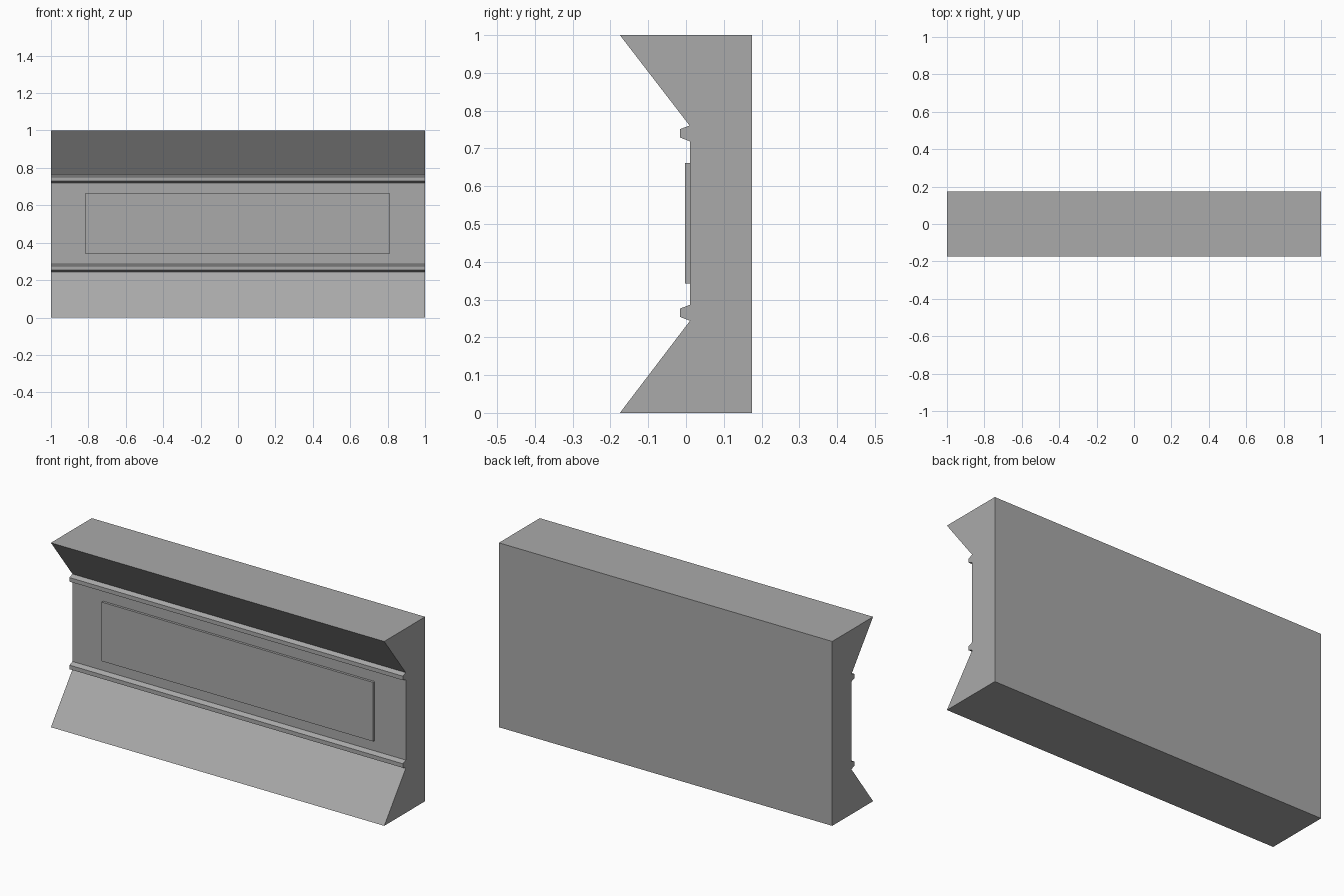
import bpy
import bmesh

cube = bpy.data.objects.get("Cube")
if cube:
    bpy.data.objects.remove(cube, do_unlink=True)

grey = bpy.data.materials.new("plain grey")
grey.use_nodes = True
colour = (0.4, 0.4, 0.4, 1)
grey.diffuse_color = colour
grey.node_tree.nodes["Principled BSDF"].inputs["Base Color"].default_value = colour


def extrude_profile(name, profile, x0, x1):
    """Sweep a closed (y, z) outline along x."""
    bm = bmesh.new()
    face = bm.faces.new([bm.verts.new((x0, y, z)) for y, z in profile])
    swept = bmesh.ops.extrude_face_region(bm, geom=[face])["geom"]
    moved = [v for v in swept if isinstance(v, bmesh.types.BMVert)]
    bmesh.ops.translate(bm, verts=moved, vec=(x1 - x0, 0, 0))
    bmesh.ops.recalc_face_normals(bm, faces=bm.faces)
    mesh = bpy.data.meshes.new(name)
    bm.to_mesh(mesh)
    bm.free()
    mesh.materials.append(grey)
    obj = bpy.data.objects.new(name, mesh)
    bpy.context.collection.objects.link(obj)
    return obj


FRONT, BACK, WALL = -0.175, 0.175, 0.01

# Main block with flared top and bottom
extrude_profile("wall_body", [(BACK, 0), (FRONT, 0), (WALL, 0.243),
                              (WALL, 0.76), (FRONT, 1), (BACK, 1)], -1, 1)

# Tapered rails running the full length
for name, z in (("lower_rail", 0.265), ("upper_rail", 0.74)):
    extrude_profile(name, [(WALL, z - 0.021), (-0.016, z - 0.011),
                           (-0.016, z + 0.011), (WALL, z + 0.021)], -1, 1)

# Raised centre panel
extrude_profile("centre_panel", [(WALL, 0.342), (-0.003, 0.342),
                                 (-0.003, 0.662), (WALL, 0.662)], -0.817, 0.813)
